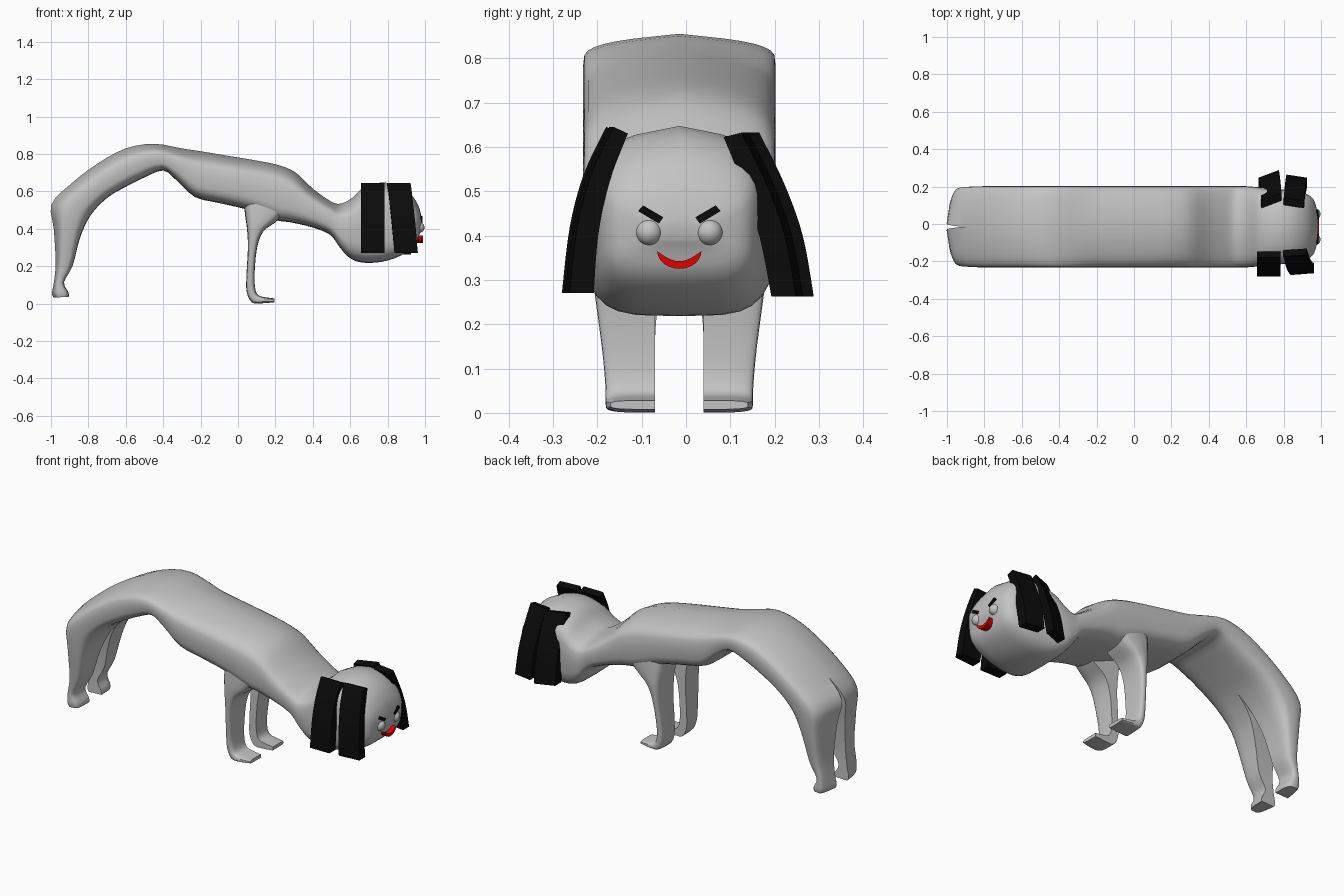
import bpy, bmesh, math
from mathutils import Vector, Matrix

if "Cube" in bpy.data.objects:
    bpy.data.objects.remove(bpy.data.objects["Cube"])

MID = -0.015  # symmetry plane of the body in y


def material(name, rgb):
    m = bpy.data.materials.new(name)
    m.diffuse_color = (*rgb, 1)
    m.use_nodes = True
    m.node_tree.nodes["Principled BSDF"].inputs["Base Color"].default_value = m.diffuse_color
    return m


GREY = material("light grey", (0.55, 0.55, 0.55))
BLACK = material("black", (0.003, 0.003, 0.003))
RED = material("red", (0.75, 0.0, 0.0))


def finish(name, bm, mat, angle=40, mirror=False):
    bmesh.ops.recalc_face_normals(bm, faces=bm.faces)
    me = bpy.data.meshes.new(name)
    bm.to_mesh(me)
    bm.free()
    me.materials.append(mat)
    ob = bpy.data.objects.new(name, me)
    bpy.context.collection.objects.link(ob)
    if mirror:
        ob.location.y = MID
        mod = ob.modifiers.new("mirror", 'MIRROR')
        mod.use_axis = (False, True, False)
        mod.merge_threshold = 0.0005
    bpy.ops.object.select_all(action='DESELECT')
    ob.select_set(True)
    bpy.context.view_layer.objects.active = ob
    bpy.ops.object.shade_smooth_by_angle(angle=math.radians(angle))
    return ob


def smooth_rows(rows, k):
    """Catmull-Rom interpolation of tuples."""
    out = []
    for i in range(len(rows) - 1):
        p0, p1 = rows[max(i - 1, 0)], rows[i]
        p2, p3 = rows[i + 1], rows[min(i + 2, len(rows) - 1)]
        for j in range(k):
            t = j / k
            out.append(tuple(
                0.5 * (2*b + (c - a)*t + (2*a - 5*b + 4*c - d)*t*t + (3*b - a - 3*c + d)*t**3)
                for a, b, c, d in zip(p0, p1, p2, p3)))
    return out + [rows[-1]]


def bridge(bm, rings):
    for r, q in zip(rings, rings[1:]):
        n = len(r)
        for i in range(n):
            bm.faces.new((r[i], r[(i + 1) % n], q[(i + 1) % n], q[i]))
    bm.faces.new(rings[0][::-1])
    bm.faces.new(rings[-1])


def half_loft(name, rows, roof, power=4, k=3, seg=14):
    """Rows: upper x, z, lower x, z, inner y, outer y. Mirrored across the middle."""
    bm = bmesh.new()
    rings = []
    for ax, az, bx, bz, y0, y1 in smooth_rows(rows, k):
        a, b = Vector((ax, 0, az)), Vector((bx, 0, bz))
        c, h = (a + b) / 2, (a - b) / 2
        drop = min(roof / max(h.length, 1e-4), 0.3 if roof else 0)
        ring = []
        y0 = 0 if y0 < 0.002 else y0
        for i in range(seg + 1):
            th = -math.pi / 2 + math.pi * i / seg
            s = 0 if i in (0, seg) else abs(math.cos(th)) ** (2 / power)
            t = math.copysign(abs(math.sin(th)) ** (2 / power), math.sin(th))
            if t > 0:
                t -= drop * s * t
            p = c + h * t
            ring.append(bm.verts.new((p.x, y0 + (y1 - y0) * s, p.z)))
        rings.append(ring)
    bridge(bm, rings)
    # open the seam where both halves meet
    inner = [f for f in bm.faces if all(abs(v.co.y) < 1e-5 for v in f.verts)]
    bmesh.ops.delete(bm, geom=inner, context='FACES')
    return finish(name, bm, GREY, 42, True)


# Body: one loft from the hind feet over the back to the face
W = 0.217
half_loft("body_with_hind_legs_and_head", [
    (-0.985, 0.033, -0.905, 0.036, 0.055, 0.16),
    (-0.995, 0.055, -0.907, 0.062, 0.055, 0.165),
    (-0.985, 0.11, -0.93, 0.115, 0.055, 0.165),
    (-0.975, 0.22, -0.885, 0.20, 0.053, 0.175),
    (-0.985, 0.40, -0.845, 0.35, 0.035, 0.20),
    (-0.998, 0.53, -0.79, 0.47, 0.012, 0.213),
    (-0.90, 0.635, -0.70, 0.565, 0, W),
    (-0.75, 0.75, -0.60, 0.625, 0, W),
    (-0.60, 0.83, -0.50, 0.675, 0, W),
    (-0.45, 0.855, -0.40, 0.712, 0, W),
    (-0.30, 0.83, -0.33, 0.66, 0, W),
    (-0.20, 0.815, -0.23, 0.57, 0, W),
    (-0.05, 0.79, -0.10, 0.538, 0, W),
    (0.10, 0.765, 0.06, 0.50, 0, W),
    (0.22, 0.74, 0.20, 0.447, 0, W),
    (0.31, 0.70, 0.28, 0.435, 0, W),
    (0.40, 0.615, 0.39, 0.41, 0, W),
    (0.50, 0.545, 0.49, 0.37, 0, W),
    (0.55, 0.535, 0.545, 0.30, 0, W),
    (0.61, 0.565, 0.59, 0.25, 0, W),
    (0.67, 0.62, 0.65, 0.222, 0, 0.212),
    (0.76, 0.647, 0.74, 0.22, 0, 0.203),
    (0.85, 0.635, 0.83, 0.24, 0, 0.195),
    (0.92, 0.59, 0.91, 0.28, 0, 0.178),
    (0.962, 0.53, 0.95, 0.32, 0, 0.15),
    (0.980, 0.47, 0.968, 0.365, 0, 0.10),
    (0.985, 0.43, 0.980, 0.39, 0, 0.05),
], 0.035)

# Front legs with feet pointing forward
half_loft("front_legs", [
    (0.03, 0.56, 0.28, 0.50, 0.055, 0.205),
    (0.037, 0.48, 0.20, 0.435, 0.055, 0.207),
    (0.048, 0.40, 0.135, 0.385, 0.055, 0.205),
    (0.053, 0.30, 0.102, 0.30, 0.055, 0.195),
    (0.045, 0.15, 0.088, 0.15, 0.055, 0.175),
    (0.047, 0.06, 0.095, 0.068, 0.055, 0.167),
    (0.075, 0.006, 0.115, 0.042, 0.055, 0.166),
    (0.13, 0.002, 0.15, 0.034, 0.055, 0.165),
    (0.195, 0.008, 0.195, 0.028, 0.055, 0.155),
], 0)


# Hair: curved strips, rows are outer y, z, inner y, z
def hair(name, rows, x, width, yaw, lean):
    bm = bmesh.new()
    pts = smooth_rows(rows, 5)
    d = Vector((math.cos(yaw), math.sin(yaw), 0)) * width / 2
    rings = []
    for i, (oy, oz, iy, iz) in enumerate(pts):
        cx = x + lean * i / (len(pts) - 1)
        o, n = Vector((cx, oy, oz)), Vector((cx, iy, iz))
        rings.append([bm.verts.new(p) for p in (o - d, o + d, n + d, n - d)])
    bridge(bm, rings)
    finish(name, bm, BLACK, 35)


NEAR = [(-0.18, 0.645, -0.148, 0.63), (-0.23, 0.54, -0.19, 0.52),
        (-0.262, 0.42, -0.215, 0.40), (-0.28, 0.27, -0.225, 0.27)]
FAR = [(0.145, 0.632, 0.105, 0.622), (0.20, 0.52, 0.155, 0.50),
       (0.243, 0.40, 0.188, 0.39), (0.268, 0.262, 0.213, 0.262)]
hair("hair_right_back", NEAR, 0.72, 0.125, 0.0, 0.0)
hair("hair_right_front", [(a + 0.012, b, c + 0.012, d) for a, b, c, d in NEAR], 0.86, 0.125, 0.08, 0.04)
hair("hair_left_back", FAR, 0.735, 0.115, 0.36, -0.015)
hair("hair_left_front", [(a - 0.012, b, c - 0.012, d) for a, b, c, d in FAR], 0.855, 0.11, -0.15, 0.015)


# Face details: prisms extruded along x from a y-z outline
def prism(name, outline, x0, x1, mat):
    bm = bmesh.new()
    bridge(bm, [[bm.verts.new((x, MID + y, z)) for y, z in outline] for x in (x0, x1)])
    finish(name, bm, mat, 30)


for side, label in ((-1, "right"), (1, "left")):
    bm = bmesh.new()
    bmesh.ops.create_uvsphere(bm, u_segments=24, v_segments=14, radius=0.03,
                              matrix=Matrix.Translation((0.967, MID + side * 0.068, 0.408)))
    finish("eye_" + label, bm, GREY, 60)
    prism("eyebrow_" + label,
          [(side * y, z) for y, z in ((0.093, 0.455), (0.082, 0.468), (0.036, 0.441), (0.046, 0.427))],
          0.95, 0.986, BLACK)

N = 12
lower = [(0.05 * math.cos(math.pi * i / N), 0.365 - 0.04 * math.sin(math.pi * i / N)) for i in range(N + 1)]
upper = [(-0.05 + 0.1 * i / N, 0.365 - 0.023 * math.sin(math.pi * i / N)) for i in range(1, N)]
prism("mouth", lower + upper, 0.94, 0.99, RED)
